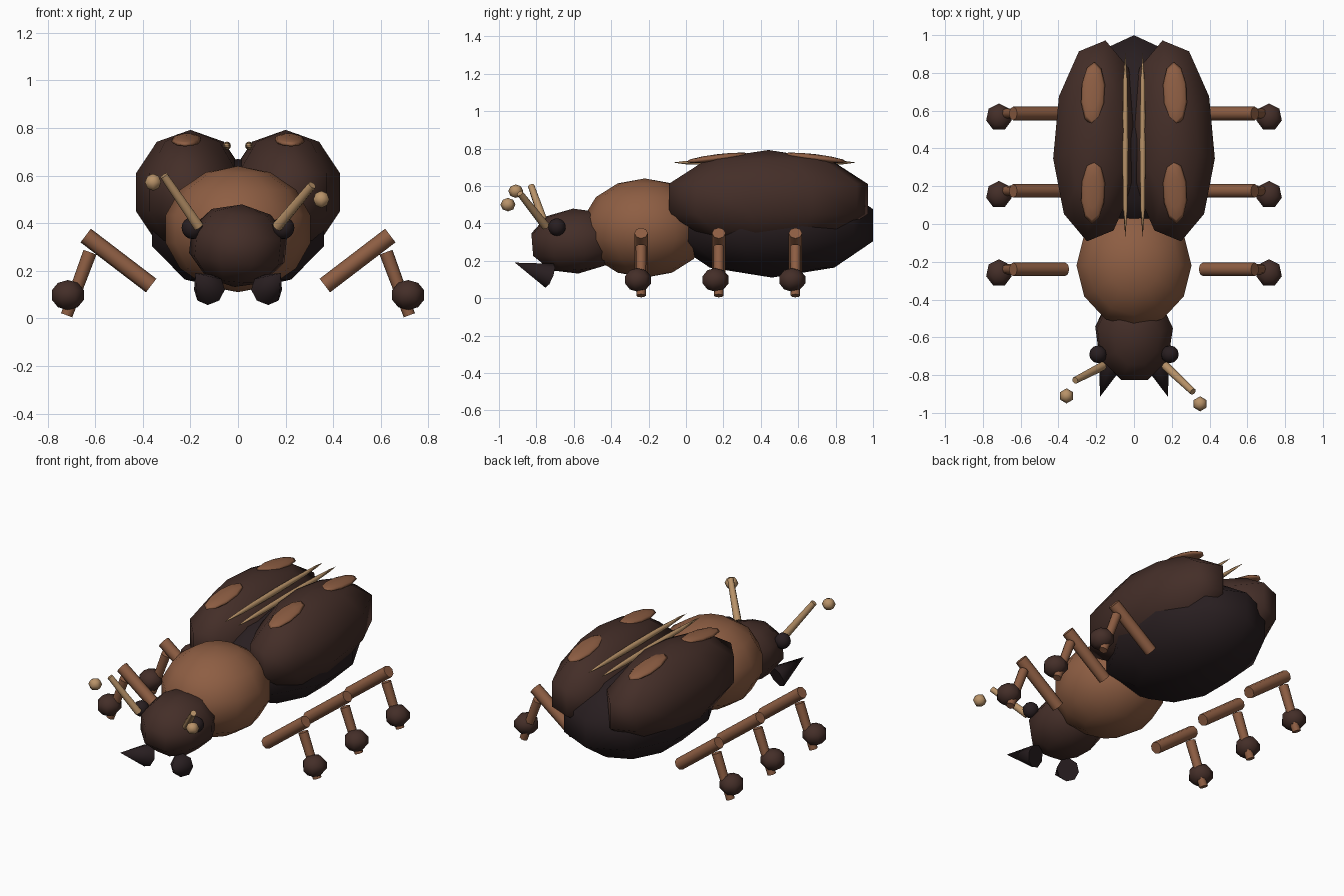
import bpy, bmesh
from math import sin, cos, pi, radians
from mathutils import Vector, Euler

cube = bpy.data.objects.get("Cube")
if cube:
    bpy.data.objects.remove(cube, do_unlink=True)


def material(name, srgb):
    lin = [((c / 255 + 0.055) / 1.055) ** 2.4 for c in srgb] + [1]
    m = bpy.data.materials.new(name)
    m.use_nodes = True
    m.diffuse_color = lin
    bsdf = next(n for n in m.node_tree.nodes if n.type == 'BSDF_PRINCIPLED')
    bsdf.inputs["Base Color"].default_value = lin
    return m


DARK = material("dark brown shell", (68, 46, 40))
BLACK = material("near black", (40, 30, 32))
BROWN = material("warm brown", (142, 94, 67))
TAN = material("tan", (184, 146, 104))


def finish(name, bm, mat, angle=None):
    bmesh.ops.recalc_face_normals(bm, faces=bm.faces)
    mesh = bpy.data.meshes.new(name)
    bm.to_mesh(mesh)
    bm.free()
    mesh.materials.append(mat)
    ob = bpy.data.objects.new(name, mesh)
    bpy.context.collection.objects.link(ob)
    bpy.ops.object.select_all(action='DESELECT')
    ob.select_set(True)
    bpy.context.view_layer.objects.active = ob
    if angle:
        bpy.ops.object.shade_smooth_by_angle(angle=radians(angle))
    else:
        bpy.ops.object.shade_smooth()
    return ob


def ellipsoid(name, mat, loc, size, segs=10, rings=5, phase=90, rot=(0, 0, 0)):
    """Faceted ellipsoid with its poles on z; phase turns the segments."""
    bm = bmesh.new()
    top, bottom = bm.verts.new((0, 0, size[2])), bm.verts.new((0, 0, -size[2]))
    loops = []
    for r in range(1, rings):
        t = pi * r / rings
        angles = [radians(phase) + 2 * pi * k / segs for k in range(segs)]
        loops.append([bm.verts.new((size[0] * sin(t) * cos(a), size[1] * sin(t) * sin(a),
                                    size[2] * cos(t))) for a in angles])
    for k in range(segs):
        n = (k + 1) % segs
        bm.faces.new((top, loops[0][k], loops[0][n]))
        bm.faces.new((bottom, loops[-1][n], loops[-1][k]))
        for a, b in zip(loops, loops[1:]):
            bm.faces.new((a[k], b[k], b[n], a[n]))
    ob = finish(name, bm, mat)
    ob.location, ob.rotation_euler = loc, Euler(rot)
    return ob


def rod(name, mat, start, end, r1, r2, segs=8):
    """Tapered rod or cone between two points."""
    start, end = Vector(start), Vector(end)
    axis = end - start
    bm = bmesh.new()
    bmesh.ops.create_cone(bm, cap_ends=True, segments=segs, radius1=r1, radius2=r2,
                          depth=axis.length)
    ob = finish(name, bm, mat, 50)
    ob.location = (start + end) / 2
    ob.rotation_euler = axis.to_track_quat('Z', 'Y').to_euler()
    return ob


# Body
ellipsoid("abdomen", BLACK, (0, 0.46, 0.39), (0.40, 0.567, 0.28))
ellipsoid("thorax", BROWN, (0, -0.22, 0.375), (0.312, 0.335, 0.265), 12, 7)
ellipsoid("head", DARK, (0, -0.59, 0.305), (0.215, 0.26, 0.175), 9, 5, 90, (0.08, 0.1, 0))

for side, s in (("left", 1), ("right", -1)):
    # Wing cases with their spots and seam stripe
    ellipsoid(f"{side}_wing_case", DARK, (s * 0.2, 0.44, 0.53), (0.24, 0.565, 0.262),
              10, 5, -11 if s > 0 else 191, (0, 0, s * 0.04))
    for part, y, pitch in (("front", 0.17, 0.12), ("rear", 0.69, -0.12)):
        ellipsoid(f"{side}_{part}_spot", BROWN, (s * 0.217, y, 0.75), (0.064, 0.17, 0.02),
                  10, 6, 90, (pitch, 0, s * 0.04))
    ellipsoid(f"{side}_seam_stripe", TAN, (s * 0.046, 0.42, 0.725), (0.016, 0.49, 0.018), 8, 6)

    # Eyes and jaws
    ellipsoid(f"{side}_eye", BLACK, (s * 0.19, -0.69, 0.38), (0.047, 0.047, 0.047), 12, 8)
    rod(f"{side}_jaw", BLACK, (s * 0.12, -0.73, 0.12), (s * 0.18, -0.915, 0.19), 0.068, 0)

    # Legs
    for part, y in (("front", -0.24), ("middle", 0.175), ("rear", 0.585)):
        rod(f"{side}_{part}_thigh", BROWN, (s * 0.365, y, 0.138), (s * 0.64, y, 0.348),
            0.036, 0.036)
        rod(f"{side}_{part}_shin", BROWN, (s * 0.622, y, 0.278), (s * 0.72, y, 0.013),
            0.029, 0.025)
        ellipsoid(f"{side}_{part}_foot", DARK, (s * 0.715, y - 0.02, 0.098),
                  (0.073, 0.077, 0.063), 7, 5)

# Antennae, each at its own angle
for side, base, tip, club in (
        ("left", (0.165, -0.75, 0.385), (0.312, -0.888, 0.56), (0.35, -0.952, 0.50)),
        ("right", (-0.165, -0.752, 0.385), (-0.312, -0.828, 0.60), (-0.357, -0.91, 0.572))):
    rod(f"{side}_antenna", TAN, base, tip, 0.023, 0.018)
    ellipsoid(f"{side}_antenna_club", TAN, club, (0.039, 0.04, 0.036), 6, 4)
